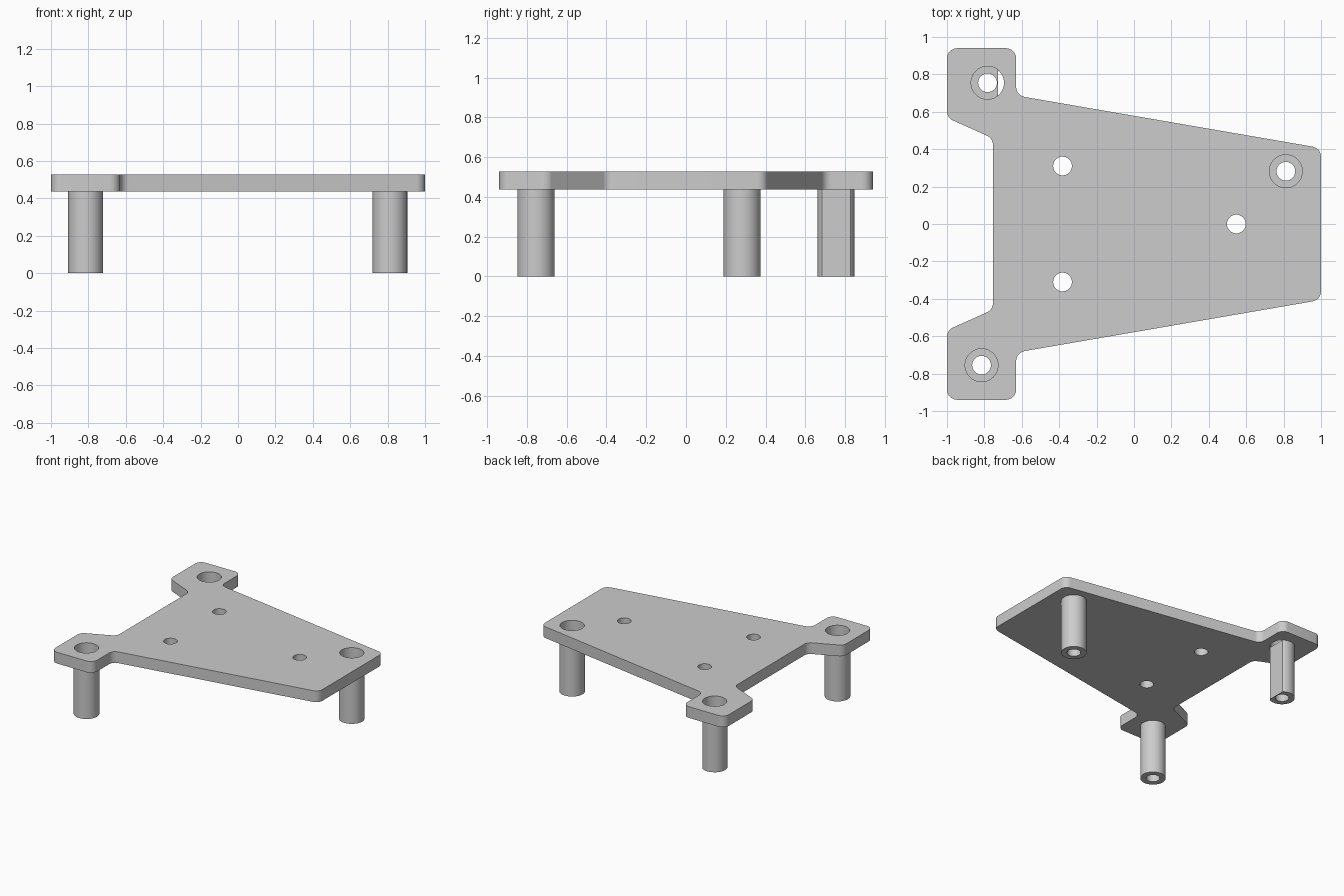
import bpy, bmesh, math
from mathutils import Vector

cube = bpy.data.objects.get("Cube")
if cube:
    bpy.data.objects.remove(cube, do_unlink=True)

COLOUR = (0.604, 0.604, 0.604, 1)
grey = bpy.data.materials.new("plain grey")
grey.use_nodes = True
grey.diffuse_color = COLOUR
grey.node_tree.nodes["Principled BSDF"].inputs["Base Color"].default_value = COLOUR

PLATE_BOTTOM, PLATE_TOP = 0.437, 0.527
LEG_R, BORE_R, HOLE_R = 0.093, 0.088, 0.05
BORE_FLOOR = 0.09
SEGMENTS = 64


def circle(cx, cy, r, limit=1.0):
    """Circle points; limit flattens the +x side."""
    angles = [2 * math.pi * i / SEGMENTS for i in range(SEGMENTS)]
    return [(cx + min(r * math.cos(a), limit), cy + r * math.sin(a)) for a in angles]


def rounded(points, radius, steps=8):
    """Replace every corner of a polygon with a fillet arc."""
    out = []
    for i, p in enumerate(points):
        p = Vector(p)
        a = (Vector(points[i - 1]) - p).normalized()
        b = (Vector(points[(i + 1) % len(points)]) - p).normalized()
        half = a.angle(b) / 2
        centre = p + (a + b).normalized() * radius / math.sin(half)
        reach = radius / math.tan(half)
        start, end = p + a * reach - centre, p + b * reach - centre
        begin = math.atan2(start.y, start.x)
        sweep = math.atan2(start.x * end.y - start.y * end.x, start.dot(end))
        for k in range(steps + 1):
            t = begin + sweep * k / steps
            out.append((centre.x + radius * math.cos(t), centre.y + radius * math.sin(t)))
    return out


def finish(obj):
    """Turn curves into meshes, then add the material and smooth shading."""
    bpy.ops.object.select_all(action='DESELECT')
    obj.select_set(True)
    bpy.context.view_layer.objects.active = obj
    if obj.type == 'CURVE':
        bpy.ops.object.convert(target='MESH')
    obj = bpy.context.view_layer.objects.active
    obj.data.materials.clear()
    obj.data.materials.append(grey)
    bpy.ops.object.shade_smooth_by_angle(angle=math.radians(30))


# Legs: name, x, y, distance of the flattened side
legs = [("back_ear_leg", -0.783, 0.755, 0.056),
        ("front_ear_leg", -0.815, -0.755, 1.0),
        ("narrow_end_leg", 0.812, 0.282, 1.0)]

# Mounting plate outline: one half, then its mirror image
upper = [(-0.754, 0.458), (-1, 0.568), (-1, 0.94),
         (-0.63, 0.94), (-0.63, 0.687), (1, 0.406)]
outline = upper + [(x, -y) for x, y in reversed(upper)]
loops = [rounded(outline, 0.055)]
loops += [circle(x, y, BORE_R) for _, x, y, _ in legs]
loops += [circle(x, y, HOLE_R) for x, y in [(-0.382, 0.31), (-0.382, -0.31), (0.547, 0)]]

curve = bpy.data.curves.new("mounting_plate", 'CURVE')
curve.dimensions = '2D'
curve.fill_mode = 'BOTH'
curve.extrude = (PLATE_TOP - PLATE_BOTTOM) / 2
for loop in loops:
    spline = curve.splines.new('POLY')
    spline.points.add(len(loop) - 1)
    for point, (x, y) in zip(spline.points, loop):
        point.co = (x, y, 0, 1)
    spline.use_cyclic_u = True
plate = bpy.data.objects.new("mounting_plate", curve)
plate.location.z = (PLATE_TOP + PLATE_BOTTOM) / 2
bpy.context.collection.objects.link(plate)
finish(plate)

# Hollow legs with a wide bore above a screw hole
for name, x, y, flat in legs:
    profile = [(LEG_R, 0, flat), (LEG_R, PLATE_BOTTOM, flat),
               (BORE_R, PLATE_BOTTOM, flat - 0.004), (BORE_R, BORE_FLOOR, flat - 0.004),
               (HOLE_R, BORE_FLOOR, 1.0), (HOLE_R, 0, 1.0)]
    bm = bmesh.new()
    rings = [[bm.verts.new((px, py, z)) for px, py in circle(x, y, r, limit)]
             for r, z, limit in profile]
    for k, ring in enumerate(rings):
        above = rings[(k + 1) % len(rings)]
        for i in range(SEGMENTS):
            j = (i + 1) % SEGMENTS
            bm.faces.new((ring[i], ring[j], above[j], above[i]))
    bmesh.ops.recalc_face_normals(bm, faces=bm.faces)
    mesh = bpy.data.meshes.new(name)
    bm.to_mesh(mesh)
    bm.free()
    leg = bpy.data.objects.new(name, mesh)
    bpy.context.collection.objects.link(leg)
    finish(leg)
